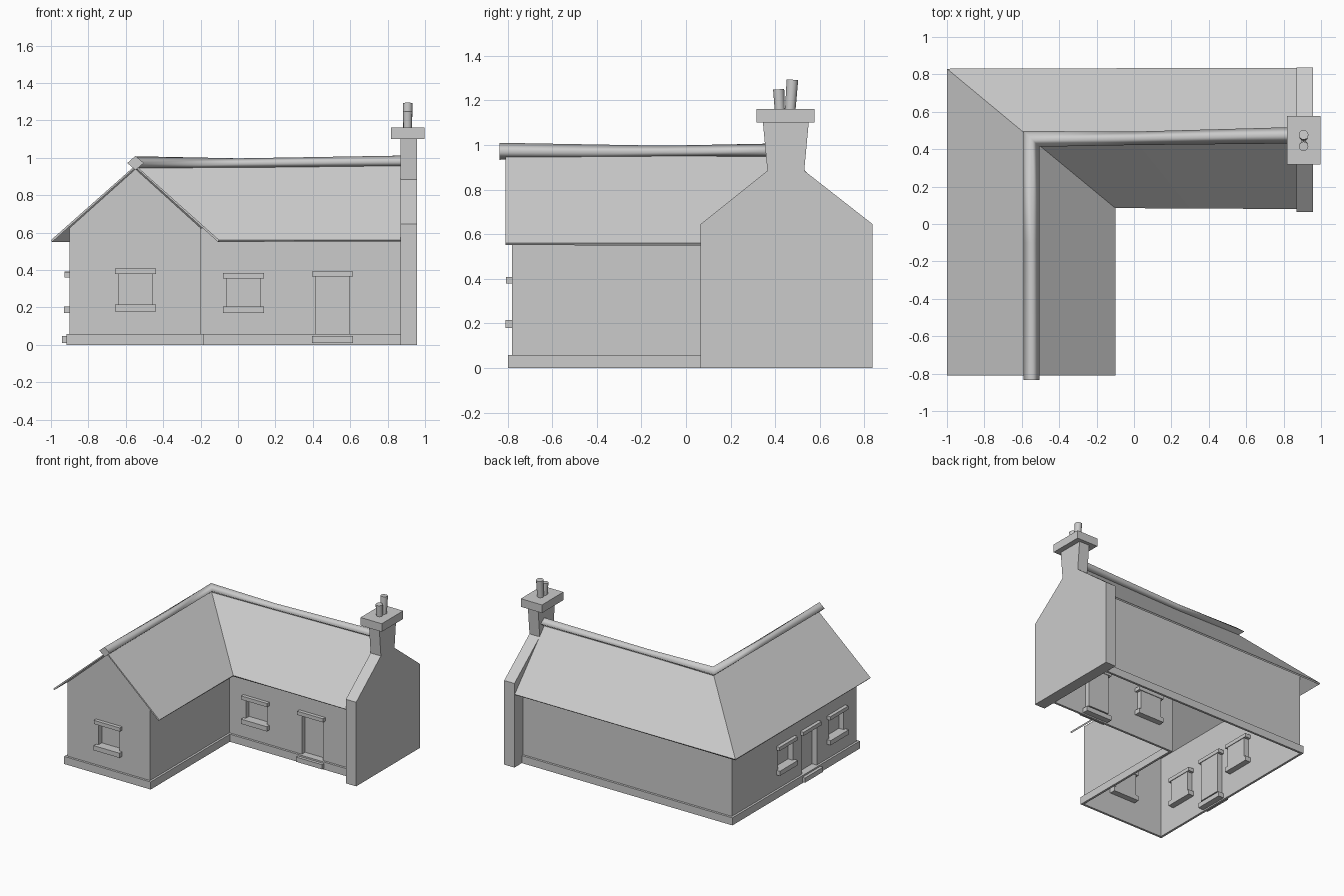
import bpy, bmesh, math
from mathutils import Vector, Matrix

cube = bpy.data.objects.get("Cube")
if cube:
    bpy.data.objects.remove(cube, do_unlink=True)

grey = bpy.data.materials.new("plain grey")
grey.use_nodes = True
COLOUR = (0.6, 0.6, 0.6, 1)
grey.diffuse_color = COLOUR
grey.node_tree.nodes["Principled BSDF"].inputs["Base Color"].default_value = COLOUR


def finish(name, bm, smooth=None, normals=True):
    if normals:
        bmesh.ops.recalc_face_normals(bm, faces=bm.faces)
    mesh = bpy.data.meshes.new(name)
    bm.to_mesh(mesh)
    bm.free()
    mesh.materials.append(grey)
    ob = bpy.data.objects.new(name, mesh)
    bpy.context.collection.objects.link(ob)
    if smooth:
        bpy.context.view_layer.objects.active = ob
        ob.select_set(True)
        bpy.ops.object.shade_smooth_by_angle(angle=math.radians(smooth))
        ob.select_set(False)
    return ob


def box(name, lo, hi):
    bm = bmesh.new()
    lo, hi = Vector(lo), Vector(hi)
    size = hi - lo
    bmesh.ops.create_cube(bm, size=1, matrix=Matrix.Translation((lo + hi) / 2)
                          @ Matrix.Diagonal((*size, 1)))
    return finish(name, bm)


LEFT, INNER, FRONT, COURT, BACK, END = -0.9, -0.2, -0.78, 0.18, 0.73, 0.88
RIDGE_X, RIDGE_Y, EAVE = -0.548, 0.455, 0.56
WALL_TOP, DEPTH = 0.625, 0.04


def wall(name, start, end, openings=(), peak=None):
    """Upright wall, outside to the right of start->end, with recessed openings."""
    start, end = Vector((*start, 0)), Vector((*end, 0))
    along = (end - start).normalized()
    out = along.cross(Vector((0, 0, 1)))
    us = sorted({0, (end - start).length, *(u for o in openings for u in o[:2])})
    zs = sorted({0, WALL_TOP, *(z for o in openings for z in o[2:])})
    bm = bmesh.new()
    grid = [[bm.verts.new(start + along * u + Vector((0, 0, z))) for z in zs] for u in us]
    holes = {i: [] for i in range(len(openings))}
    for a in range(len(us) - 1):
        for b in range(len(zs) - 1):
            f = bm.faces.new((grid[a][b], grid[a + 1][b], grid[a + 1][b + 1], grid[a][b + 1]))
            for i, o in enumerate(openings):
                if o[0] <= us[a] < o[1] and o[2] <= zs[b] < o[3]:
                    holes[i].append(f)
    for faces in holes.values():
        region = bmesh.ops.extrude_face_region(bm, geom=faces)["geom"]
        bmesh.ops.translate(bm, vec=-out * DEPTH,
                            verts=[v for v in region if isinstance(v, bmesh.types.BMVert)])
        bmesh.ops.delete(bm, geom=[f for f in faces if f.is_valid], context="FACES")
    if peak:
        bm.faces.new([row[-1] for row in grid] + [bm.verts.new(peak)])
    finish(name, bm, normals=False)
    # stone slabs above and below each opening
    for i, (u0, u1, z0, z1) in enumerate(openings):
        is_door = z0 < 0.1
        slabs = [("lintel", z1, z1 + 0.028, 0.027)]
        slabs.append(("step", 0.01, 0.046, 0.04) if is_door else ("sill", z0 - 0.036, z0, 0.03))
        for part, low, high, reach in slabs:
            p = start + along * (u0 - 0.02) + out * reach
            q = start + along * (u1 + 0.02) - out * 0.045
            lo = (min(p.x, q.x), min(p.y, q.y), low)
            hi = (max(p.x, q.x), max(p.y, q.y), high)
            box(f"{name}_{'door' if is_door else 'window'}_{part}_{i + 1}", lo, hi)


def opening(centre, low, high):
    return (centre - 0.09, centre + 0.09, low, high)


# Walls of the L-shaped house
wall("gable_wall", (LEFT, FRONT), (INNER, FRONT), [opening(-0.548 - LEFT, 0.215, 0.38)],
     peak=(RIDGE_X, FRONT, 0.94))
wall("wing_inner_wall", (INNER, FRONT), (INNER, COURT))
wall("courtyard_wall", (INNER, COURT), (END, COURT),
     [opening(0.03 - INNER, 0.206, 0.355), opening(0.505 - INNER, 0.058, 0.365)])
wall("back_wall", (END, BACK), (LEFT, BACK))
wall("side_wall", (LEFT, BACK), (LEFT, FRONT),
     [opening(BACK - 0.08, 0.206, 0.36), opening(BACK + 0.21, 0.058, 0.365),
      opening(BACK + 0.535, 0.206, 0.36)])

# Plinth: a raised band around the foot of the walls
bm = bmesh.new()
P = 0.017
inner_line = [(END, BACK), (LEFT, BACK), (LEFT, FRONT), (INNER, FRONT), (INNER, COURT), (END, COURT)]
outer_line = [(END, BACK + P), (LEFT - P, BACK + P), (LEFT - P, FRONT - P),
              (INNER + P, FRONT - P), (INNER + P, COURT - P), (END, COURT - P)]
rings = [[bm.verts.new((x, y, z)) for x, y in line]
         for line, z in ((inner_line, 0), (outer_line, 0), (outer_line, 0.058), (inner_line, 0.058))]
for r0, r1 in zip(rings, rings[1:]):
    for i in range(len(r0) - 1):
        bm.faces.new((r0[i], r0[i + 1], r1[i + 1], r1[i]))
finish("plinth", bm)

# Roof: two thin pitched slopes meeting on a hip and a valley, with a slight sag
bm = bmesh.new()
west, ridge, east = [[bm.verts.new(p) for p in line] for line in (
    [(-1, -0.81, EAVE), (-1, 0.83, EAVE), (0, 0.833, EAVE), (END, 0.833, EAVE)],
    [(RIDGE_X, -0.81, 0.96), (RIDGE_X, RIDGE_Y, 0.96), (0, RIDGE_Y, 0.95), (END, 0.465, 0.96)],
    [(-0.1, -0.81, EAVE), (-0.1, 0.085, EAVE), (0.3, 0.083, EAVE), (END, 0.08, EAVE)])]
for i in range(3):
    bm.faces.new((west[i], ridge[i], ridge[i + 1], west[i + 1]))
    bm.faces.new((ridge[i], east[i], east[i + 1], ridge[i + 1]))
roof = finish("roof", bm, normals=False)
for f in roof.data.polygons:
    if f.normal.z < 0:
        roof.data.flip_normals()
        break
solid = roof.modifiers.new("thickness", "SOLIDIFY")
solid.thickness, solid.offset = 0.012, -1

# Ridge capping: one four-sided roll following both ridges
bm = bmesh.new()
path = [((RIDGE_X, -0.835, 0.972), (1, 0), 0.044, 0.038),
        ((RIDGE_X, -0.1, 0.97), (1, 0), 0.042, 0.027),
        ((RIDGE_X, RIDGE_Y, 0.972), (1, -1), 0.042, 0.036),
        ((0, 0.458, 0.97), (0, -1), 0.036, 0.027),
        ((0.89, 0.475, 0.98), (0, -1), 0.044, 0.032)]
rings = []
for centre, side, wide, high in path:
    c, s, up = Vector(centre), Vector((*side, 0)) * wide, Vector((0, 0, high))
    rings.append([bm.verts.new(p) for p in (c + up, c + s, c - up, c - s)])
for r0, r1 in zip(rings, rings[1:]):
    for i in range(4):
        bm.faces.new((r0[i], r0[i - 1], r1[i - 1], r1[i]))
bm.faces.new(rings[0])
bm.faces.new(rings[-1])
ridge_cap = finish("ridge_cap", bm)
for f in ridge_cap.data.polygons:
    f.use_smooth = len(f.vertices) == 4 and abs(f.normal.z) > 0.1

# End wall with shoulders rising into the chimney stack
bm = bmesh.new()
profile = [(0.065, 0), (0.837, 0), (0.837, 0.645), (0.53, 0.885), (0.55, 1.1),
           (0.345, 1.1), (0.365, 0.885), (0.065, 0.645)]
face = bm.faces.new([bm.verts.new((0.87, y, z)) for y, z in profile])
new = bmesh.ops.extrude_face_region(bm, geom=[face])["geom"]
bmesh.ops.translate(bm, vec=(0.087, 0, 0), verts=[v for v in new if isinstance(v, bmesh.types.BMVert)])
finish("chimney_end_wall", bm)
box("chimney_cap", (0.818, 0.317, 1.1), (0.998, 0.577, 1.162))

# Chimney pots, leaning slightly
for name, y, top, radius, lean in (("short_pot", 0.418, 1.25, 0.025, 3), ("tall_pot", 0.472, 1.293, 0.026, -4)):
    bm = bmesh.new()
    height = top - 1.15
    bmesh.ops.create_cone(bm, cap_ends=True, segments=12, radius1=radius * 0.9, radius2=radius,
                          depth=height, matrix=Matrix.Translation((0.907, y, 1.15 + height / 2))
                          @ Matrix.Rotation(math.radians(lean), 4, "X"))
    finish(name, bm, smooth=40)
